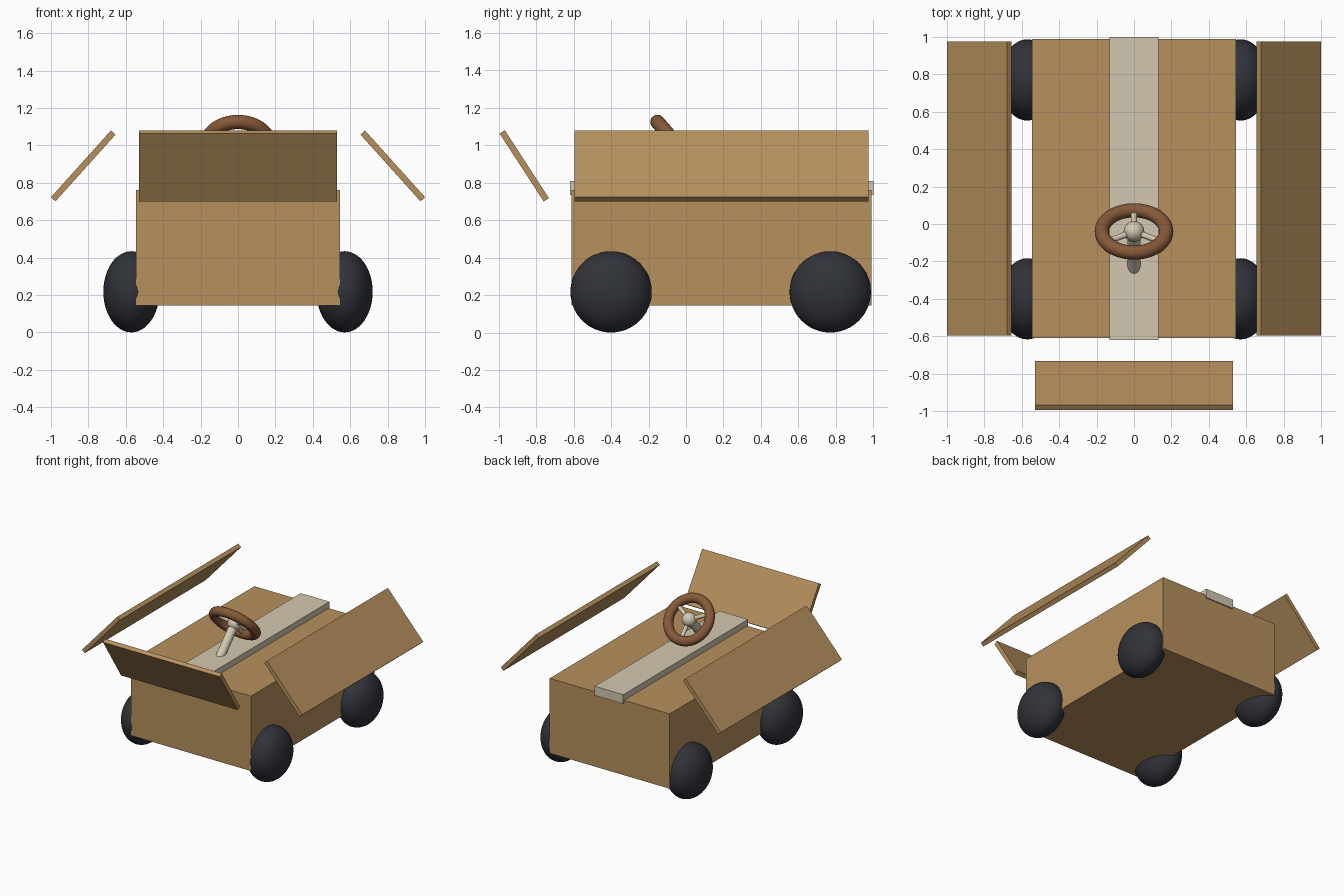
import bpy
from math import radians, sin, cos
from mathutils import Vector, Matrix

if "Cube" in bpy.data.objects:
    bpy.data.objects.remove(bpy.data.objects["Cube"])


def material(name, rgb):
    m = bpy.data.materials.new(name)
    m.diffuse_color = (*rgb, 1)
    m.use_nodes = True
    m.node_tree.nodes["Principled BSDF"].inputs["Base Color"].default_value = m.diffuse_color
    return m


CARD = material("cardboard", (0.47, 0.28, 0.11))
TAPE = material("cream", (0.65, 0.58, 0.44))
DARK = material("dark_rubber", (0.03, 0.033, 0.042))
BROWN = material("brown_rim", (0.24, 0.10, 0.04))


def finish(name, mat, smooth=False):
    ob = bpy.context.object
    ob.name = name
    ob.data.materials.append(mat)
    if smooth:
        bpy.ops.object.shade_smooth_by_angle(angle=radians(40))
    return ob


def box(name, size, loc, mat, rot=(0, 0, 0)):
    bpy.ops.mesh.primitive_cube_add(size=1, location=loc, rotation=rot)
    bpy.context.object.scale = size
    bpy.ops.object.transform_apply(location=False, rotation=False, scale=True)
    return finish(name, mat)


def ball(name, radii, loc, mat, rot=(0, 0, 0)):
    bpy.ops.mesh.primitive_uv_sphere_add(segments=48, ring_count=24, radius=1,
                                         location=loc, rotation=rot)
    bpy.context.object.scale = radii
    bpy.ops.object.transform_apply(location=False, rotation=False, scale=True)
    return finish(name, mat, True)


def rod(name, a, b, r, mat):
    a, b = Vector(a), Vector(b)
    d = b - a
    bpy.ops.mesh.primitive_cylinder_add(
        vertices=24, radius=r, depth=d.length, location=(a + b) / 2,
        rotation=d.to_track_quat('Z', 'Y').to_euler())
    return finish(name, mat, True)


# Body and tape strip
box("box_body", (1.09, 1.60, 0.615), (0, 0.19, 0.4525), CARD)
box("tape_strip", (0.26, 1.62, 0.075), (0, 0.19, 0.7725), TAPE)

# Open flaps
box("front_flap", (1.06, 0.432, 0.033), (0, -0.8635, 0.89), CARD,
    (radians(-57), 0, 0))
for side, s in (("right", 1), ("left", -1)):
    box(side + "_flap", (0.48, 1.57, 0.033), (s * 0.8275, 0.19, 0.89), CARD,
        (0, s * radians(48), 0))
    # Wheels
    for end, y in (("front", -0.40), ("back", 0.77)):
        ball(f"{end}_{side}_wheel", (0.15, 0.217, 0.217),
             (s * 0.57, y, 0.217), DARK, (0, radians(0), 0))

# Steering wheel: rim, hub, three spokes and column
hub = Vector((0, -0.04, 0.995))
tilt = Matrix.Rotation(radians(-49), 3, 'X')
bpy.ops.mesh.primitive_torus_add(
    major_radius=0.172, minor_radius=0.038, major_segments=64,
    minor_segments=20, location=hub, rotation=(radians(-49), 0, 0))
finish("steering_rim", BROWN, True)
ball("steering_hub", (0.055, 0.055, 0.055), hub, TAPE)
for i, deg in enumerate((90, 210, 330)):
    a = radians(deg)
    tip = hub + tilt @ Vector((cos(a), sin(a), 0)) * 0.17
    rod(f"spoke_{i + 1}", hub, tip, 0.016, TAPE)
rod("steering_column", hub, (0, -0.245, 0.78), 0.035, TAPE)
